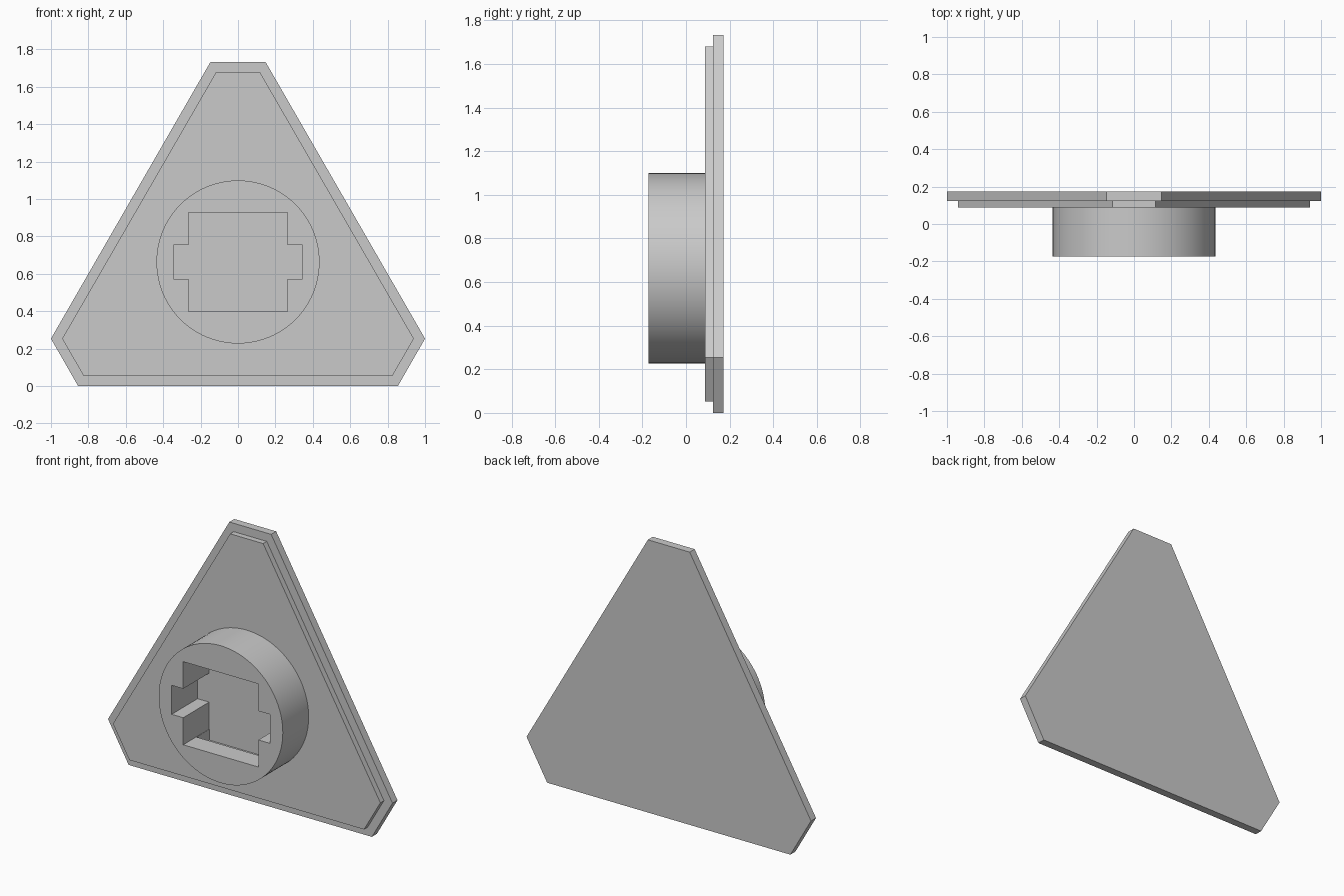
import bpy, bmesh, math

cube = bpy.data.objects.get("Cube")
if cube:
    bpy.data.objects.remove(cube, do_unlink=True)

grey = bpy.data.materials.new("light grey")
grey.use_nodes = True
COLOUR = (0.59, 0.59, 0.59, 1)
grey.diffuse_color = COLOUR
grey.node_tree.nodes["Principled BSDF"].inputs["Base Color"].default_value = COLOUR


def mirrored(half):
    """Close a right-hand outline by mirroring it across x = 0."""
    return half + [(-x, z) for x, z in reversed(half)]


def slab(name, outline, front, back):
    """Extrude an outline along y."""
    bm = bmesh.new()
    bm.faces.new([bm.verts.new((x, front, z)) for x, z in outline])
    ext = bmesh.ops.extrude_face_region(bm, geom=bm.faces[:], use_keep_orig=True)
    moved = [g for g in ext["geom"] if isinstance(g, bmesh.types.BMVert)]
    bmesh.ops.translate(bm, verts=moved, vec=(0, back - front, 0))
    bmesh.ops.recalc_face_normals(bm, faces=bm.faces)
    mesh = bpy.data.meshes.new(name)
    bm.to_mesh(mesh)
    bm.free()
    mesh.materials.append(grey)
    obj = bpy.data.objects.new(name, mesh)
    bpy.context.collection.objects.link(obj)
    return obj


# Triangular plate with clipped corners, and the smaller step on its front
slab("back_plate", mirrored([(0.855, 0), (1, 0.253), (0.147, 1.733)]), 0.123, 0.173)
slab("front_step", mirrored([(0.825, 0.053), (0.94, 0.253), (0.116, 1.68)]), 0.087, 0.123)

# Round collar
centre, radius, sides = 0.663, 0.436, 96
circle = [(radius * math.cos(math.tau * i / sides), centre + radius * math.sin(math.tau * i / sides))
          for i in range(sides)]
collar = slab("socket_collar", circle, -0.173, 0.087)
bpy.ops.object.select_all(action="DESELECT")
collar.select_set(True)
bpy.context.view_layer.objects.active = collar

# Notched square socket, with taller undercuts behind its front lip
half, notch, tab, tall = 0.264, 0.345, 0.092, 0.333
socket = mirrored([(half, centre - half), (half, centre - tab), (notch, centre - tab),
                   (notch, centre + tab), (half, centre + tab), (half, centre + half)])
undercut = mirrored([(half - 0.002, centre - tall), (half - 0.002, centre + tall)])
for name, outline, front in (("socket_cutter", socket, -0.2), ("undercut_cutter", undercut, -0.043)):
    cutter = slab(name, outline, front, 0.1)
    cutter.hide_render = True
    cut = collar.modifiers.new(name, "BOOLEAN")
    cut.operation = "DIFFERENCE"
    cut.solver = "EXACT"
    cut.object = cutter
    bpy.ops.object.modifier_apply(modifier=cut.name)
    bpy.data.objects.remove(cutter, do_unlink=True)

bpy.ops.object.shade_smooth_by_angle(angle=math.radians(30))
